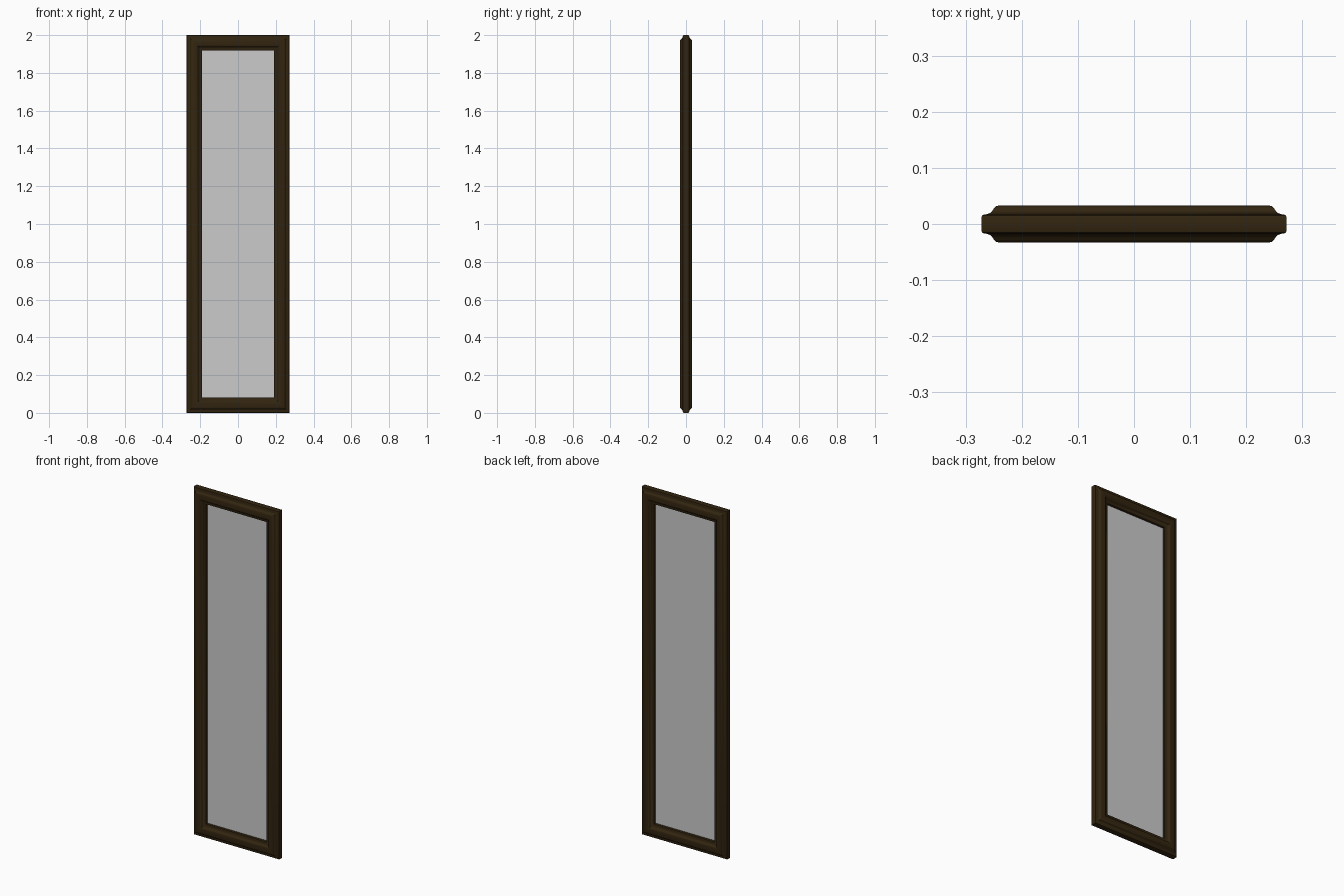
import bpy, bmesh, math

if "Cube" in bpy.data.objects:
    bpy.data.objects.remove(bpy.data.objects["Cube"])

def material(name, color):
    m = bpy.data.materials.new(name)
    m.diffuse_color = color
    m.use_nodes = True
    m.node_tree.nodes["Principled BSDF"].inputs["Base Color"].default_value = m.diffuse_color
    return m

wood = material("dark_wood", (0.032, 0.018, 0.005, 1))
glass = material("clear_glass", (0.6, 0.6, 0.6, 0.65))

HX, H, W = 0.272, 2.0, 0.082   # half width, height, rail width

# quarter of the moulding: (inset from outer edge, half depth), edge -> face
quarter = [(0.0, 0.012), (0.0015, 0.0155), (0.005, 0.017), (0.010, 0.0175),
           (0.0155, 0.0195), (0.0195, 0.0235), (0.0225, 0.0285), (0.026, 0.0315), (0.031, 0.033)]
front = quarter + [(W - w, d) for w, d in reversed(quarter)]
profile = [(w, -d) for w, d in front] + [(w, d) for w, d in reversed(front)]

# mitred moulded frame
bm = bmesh.new()
rings = []
for sx, sz in ((-1, -1), (1, -1), (1, 1), (-1, 1)):
    rings.append([bm.verts.new((sx * (HX - w), y, H / 2 + sz * (H / 2 - w))) for w, y in profile])
n = len(profile)
for i in range(4):
    a, b = rings[i], rings[(i + 1) % 4]
    for j in range(n):
        k = (j + 1) % n
        bm.faces.new((a[j], b[j], b[k], a[k]))
bmesh.ops.recalc_face_normals(bm, faces=bm.faces)
me = bpy.data.meshes.new("window_frame")
bm.to_mesh(me)
bm.free()
me.materials.append(wood)
frame = bpy.data.objects.new("window_frame", me)
bpy.context.collection.objects.link(frame)
bpy.context.view_layer.objects.active = frame
frame.select_set(True)
bpy.ops.object.shade_smooth_by_angle(angle=math.radians(40))

# glass pane held in the middle of the frame
bpy.ops.mesh.primitive_cube_add(size=1, location=(0, 0, H / 2))
pane = bpy.context.object
pane.name = "glass_pane"
pane.scale = (2 * (HX - W) + 0.01, 0.008, H - 2 * W + 0.01)
pane.data.materials.append(glass)
